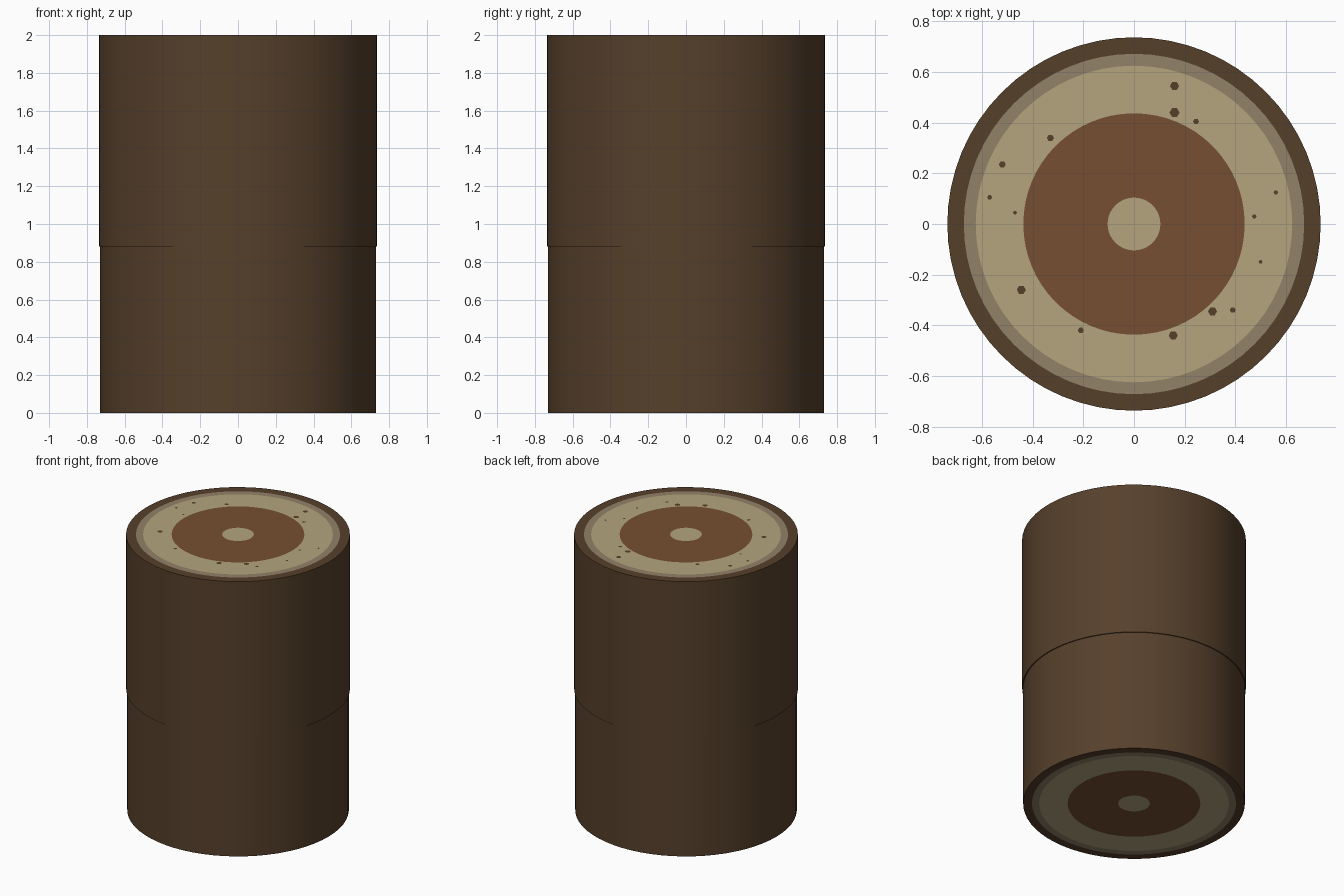
import bpy, bmesh, math

if "Cube" in bpy.data.objects:
    bpy.data.objects.remove(bpy.data.objects["Cube"])

SIDES = 64

def material(name, r, g, b):
    lin = [((c / 255 + 0.055) / 1.055) ** 2.4 for c in (r, g, b)]
    m = bpy.data.materials.new(name)
    m.diffuse_color = (*lin, 1)
    m.use_nodes = True
    m.node_tree.nodes["Principled BSDF"].inputs["Base Color"].default_value = m.diffuse_color
    return m

bark = material("dark bark", 86, 64, 43)
inner_bark = material("inner bark", 145, 130, 105)
sapwood = material("pale sapwood", 181, 165, 127)
heartwood = material("brown heartwood", 118, 79, 50)
MATS = [bark, inner_bark, sapwood, heartwood]

# ring outer radius inside the bark, colour slot of the zone within it
RINGS = [(0.672, 1), (0.625, 2), (0.437, 3), (0.104, 2)]

def log_section(name, radius, z0, z1, rings_top, rings_bottom):
    """Closed round log section whose end grain can be inset into rings."""
    bm = bmesh.new()

    def loop(r, z):
        return [bm.verts.new((r * math.cos(2 * math.pi * i / SIDES),
                              r * math.sin(2 * math.pi * i / SIDES), z))
                for i in range(SIDES)]

    def bridge(a, b, slot, smooth=False):
        for i in range(SIDES):
            j = (i + 1) % SIDES
            f = bm.faces.new((a[i], a[j], b[j], b[i]))
            f.material_index = slot
            f.smooth = smooth

    low, high = loop(radius, z0), loop(radius, z1)
    bridge(low, high, 0, True)
    for outer, z, ringed in ((low, z0, rings_bottom), (high, z1, rings_top)):
        slot = 0
        for r, next_slot in (RINGS if ringed else []):
            inner = loop(r, z)
            bridge(outer, inner, slot)
            outer, slot = inner, next_slot
        bm.faces.new(outer).material_index = slot
    bmesh.ops.recalc_face_normals(bm, faces=bm.faces[:])
    me = bpy.data.meshes.new(name)
    bm.to_mesh(me)
    bm.free()
    for m in MATS:
        me.materials.append(m)
    ob = bpy.data.objects.new(name, me)
    bpy.context.collection.objects.link(ob)
    bpy.context.view_layer.objects.active = ob
    ob.select_set(True)
    bpy.ops.object.shade_smooth_by_angle(angle=math.radians(40))
    ob.select_set(False)

log_section("lower_log", 0.73, 0.0, 0.88, False, True)
log_section("upper_log", 0.737, 0.88, 2.0, True, False)

# small dark flecks in the sapwood: x, y, radius
FLECKS = [(0.16, 0.545, .018), (0.16, 0.44, .02), (0.245, 0.405, .012),
          (-0.33, 0.34, .014), (-0.52, 0.235, .014), (-0.57, 0.105, .01),
          (-0.47, 0.045, .008), (-0.445, -0.26, .018), (-0.21, -0.42, .012),
          (0.155, -0.44, .018), (0.31, -0.345, .018), (0.39, -0.34, .012),
          (0.56, 0.125, .009), (0.475, 0.03, .009), (0.5, -0.15, .008)]
bm = bmesh.new()
for x, y, r in FLECKS:
    bm.faces.new([bm.verts.new((x + r * math.cos(k * math.pi / 3),
                                y + r * math.sin(k * math.pi / 3), 2.001))
                  for k in range(6)])
me = bpy.data.meshes.new("bark_flecks")
bm.to_mesh(me)
bm.free()
me.materials.append(bark)
bpy.context.collection.objects.link(bpy.data.objects.new("bark_flecks", me))
